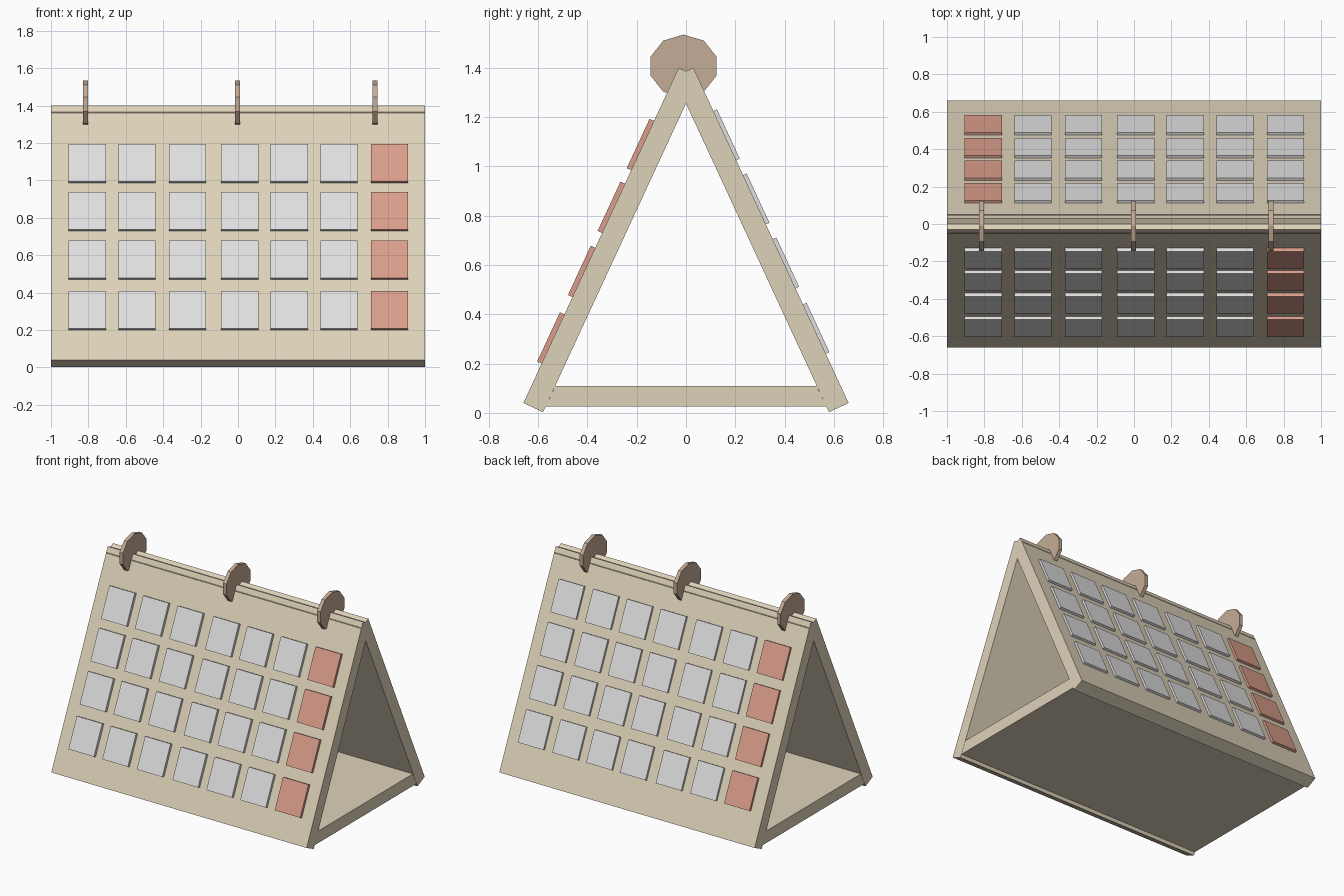
import bpy
import math
from mathutils import Matrix, Vector

cube = bpy.data.objects.get("Cube")
if cube:
    bpy.data.objects.remove(cube, do_unlink=True)


def material(name, rgb):
    linear = [((c / 255 + 0.055) / 1.055) ** 2.4 for c in rgb]
    mat = bpy.data.materials.new(name)
    mat.use_nodes = True
    mat.diffuse_color = (*linear, 1)
    mat.node_tree.nodes["Principled BSDF"].inputs["Base Color"].default_value = (*linear, 1)
    return mat


CARD = material("beige card", (222, 210, 186))
PAPER = material("pale grey", (223, 223, 223))
RED = material("soft red", (218, 157, 139))
BRONZE = material("brown ring", (197, 172, 150))


def prism(name, profile, x0, x1, mat):
    """Extrude a (y, z) outline along x."""
    n = len(profile)
    verts = [(x, y, z) for x in (x0, x1) for y, z in profile]
    faces = [tuple(range(n))[::-1], tuple(range(n, 2 * n))]
    faces += [(i, (i + 1) % n, n + (i + 1) % n, n + i) for i in range(n)]
    mesh = bpy.data.meshes.new(name)
    mesh.from_pydata(verts, [], faces)
    mesh.materials.append(mat)
    obj = bpy.data.objects.new(name, mesh)
    bpy.context.collection.objects.link(obj)
    # Keep the normals outward whichever way the outline runs
    area = sum(a[0] * b[1] - b[0] * a[1] for a, b in zip(profile, profile[1:] + profile[:1]))
    if area < 0:
        mesh.flip_normals()
    return obj


# Outer line of the front leaf in (y, z)
FOOT = Vector((-0.66, 0.04))
TOP = Vector((-0.03, 1.40))
UP = (TOP - FOOT).normalized()
OUT = Vector((-UP.y, UP.x))


def slab(name, z0, z1, inner, outer, x0, x1, mat, side):
    """Plate on the leaf between two heights; side -1 is back."""
    a = FOOT + UP * ((z0 - FOOT.y) / UP.y)
    b = FOOT + UP * ((z1 - FOOT.y) / UP.y)
    outline = [a + OUT * outer, a + OUT * inner, b + OUT * inner, b + OUT * outer]
    return prism(name, [(p.x * side, p.y) for p in outline], x0, x1, mat)


# Leaves, crossing at the ridge, and the floor that ties them
slab("front_leaf", FOOT.y, TOP.y, -0.088, 0, -1, 1, CARD, 1)
slab("back_leaf", FOOT.y, TOP.y, -0.088, 0, -1, 1, CARD, -1)
prism("floor", [(-0.57, 0.025), (0.57, 0.025), (0.53, 0.11), (-0.53, 0.11)], -0.999, 0.999, CARD)

# Day tiles, with one red column on each leaf
COLUMNS = [-0.805, -0.54, -0.27, 0.01, 0.275, 0.54, 0.81]
FRONT_ROWS = [0.20, 0.47, 0.73, 0.985]
BACK_ROWS = [0.24, 0.505, 0.765, 1.025]
for label, rows, side, depth, red in (("front", FRONT_ROWS, 1, 0.02, 6),
                                      ("back", BACK_ROWS, -1, 0.016, 0)):
    for r, z in enumerate(rows):
        for c, x in enumerate(COLUMNS):
            slab(f"{label}_tile_{r}_{c}", z, z + 0.2, -0.01, depth,
                 x - 0.1, x + 0.1, RED if c == red else PAPER, side)

# Ten-sided binding rings
outline = [(-0.01 + 0.14 * math.sin(i * math.tau / 10),
            1.407 + 0.128 * math.cos(i * math.tau / 10)) for i in range(10)]
for name, x in (("right_ring", -0.815), ("middle_ring", -0.003), ("left_ring", 0.733)):
    prism(name, outline, x - 0.013, x + 0.013, BRONZE)
